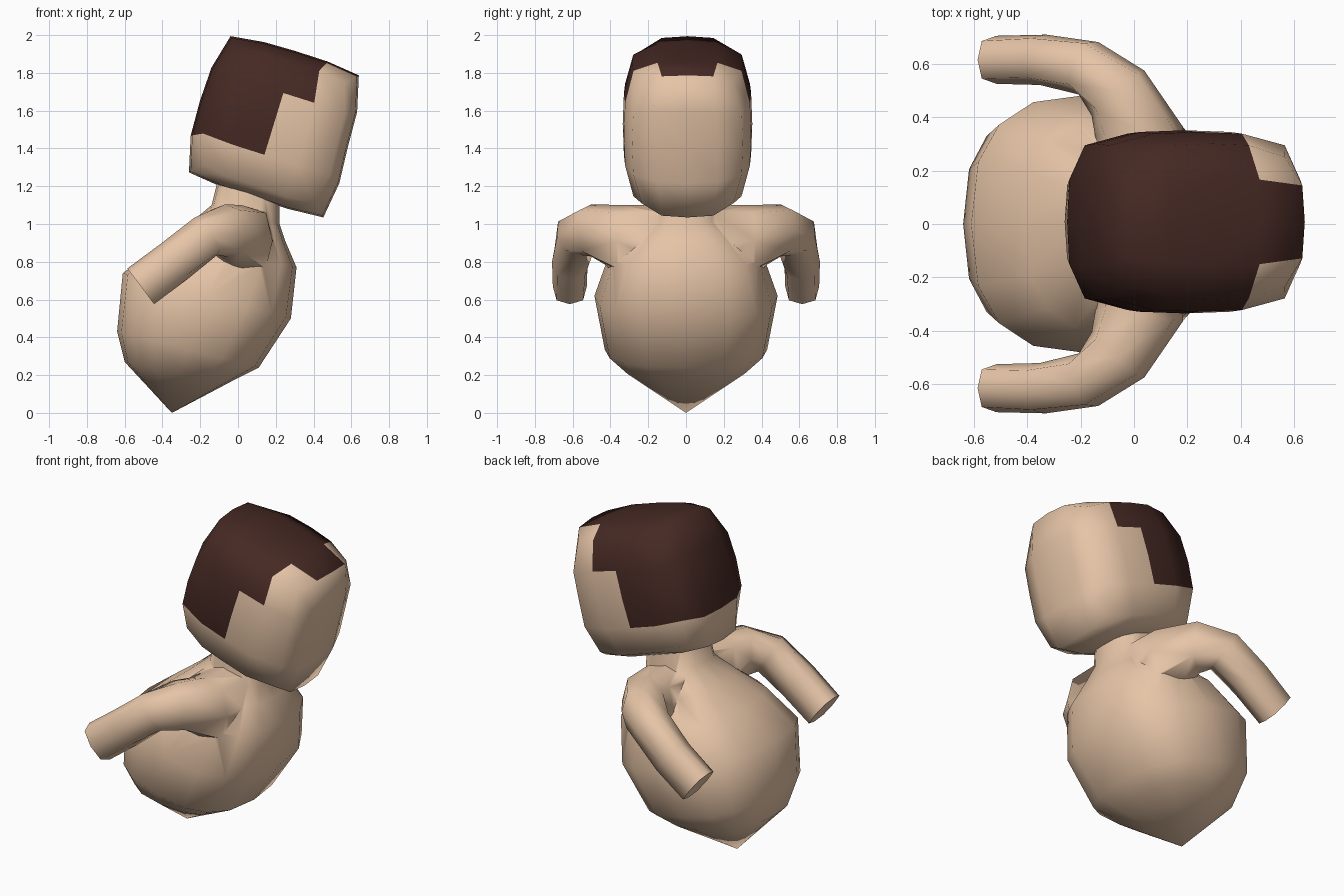
import bpy, bmesh, math
from mathutils import Vector, Matrix

if "Cube" in bpy.data.objects:
    bpy.data.objects.remove(bpy.data.objects["Cube"])


def material(name, color):
    m = bpy.data.materials.new(name)
    m.diffuse_color = (*color, 1)
    m.use_nodes = True
    m.node_tree.nodes["Principled BSDF"].inputs["Base Color"].default_value = m.diffuse_color
    return m


SKIN = material("skin", (0.79, 0.555, 0.385))
HAIR = material("hair", (0.06, 0.022, 0.017))


def activate(ob):
    bpy.ops.object.select_all(action='DESELECT')
    ob.select_set(True)
    bpy.context.view_layer.objects.active = ob


def finish(bm, name, mats):
    bmesh.ops.recalc_face_normals(bm, faces=bm.faces)
    me = bpy.data.meshes.new(name)
    bm.to_mesh(me)
    bm.free()
    ob = bpy.data.objects.new(name, me)
    bpy.context.collection.objects.link(ob)
    for m in mats:
        me.materials.append(m)
    return ob


def smooth(ob, angle):
    activate(ob)
    bpy.ops.object.shade_smooth_by_angle(angle=math.radians(angle))


def ring(center, u, v, sides, power):
    """Superellipse loop around center, spanned by u and v."""
    pts = []
    for i in range(sides):
        t = 2 * math.pi * i / sides
        c, s = math.cos(t), math.sin(t)
        pts.append(center + u * math.copysign(abs(c) ** (2 / power), c)
                   + v * math.copysign(abs(s) ** (2 / power), s))
    return pts


def loft(bm, rings, tip=None):
    loops = [[bm.verts.new(p) for p in r] for r in rings]
    n = len(loops[0])
    for a, b in zip(loops, loops[1:]):
        for i in range(n):
            bm.faces.new((a[i], a[(i + 1) % n], b[(i + 1) % n], b[i]))
    bm.faces.new(loops[0])
    if tip is None:
        bm.faces.new(loops[-1])
    else:
        t = bm.verts.new(tip)
        for i in range(n):
            bm.faces.new((loops[-1][i], loops[-1][(i + 1) % n], t))


# Head: gridded cube, inflated, leaning forward, with blocky hair faces
bm = bmesh.new()
bmesh.ops.create_cube(bm, size=2)
bmesh.ops.subdivide_edges(bm, edges=bm.edges, cuts=3, use_grid_fill=True)
for f in bm.faces:
    a, y, b = f.calc_center_median()
    y = abs(y)
    if b > 0.99:
        hair = not (a > 0.5 and y > 0.5)
    elif a < -0.99:
        hair = b > -0.5
    elif y > 0.99:
        hair = (a < 0 and b > -0.5) or (a < 0.5 and b > 0.5)
    else:
        hair = False
    f.material_index = int(hair)
for v in bm.verts:
    a, y, b = v.co
    a3, y3, b3 = abs(a) ** 3, abs(y) ** 3, abs(b) ** 3
    chin = 0.04 * max(0, -b) * max(0, a)
    v.co = (a * (0.41 - 0.06 * y3 - 0.055 * b3) + chin,
            y * (0.343 - 0.05 * (a3 + b3) + 0.03 * (abs(y) < 0.9)),
            b * (0.402 - 0.025 * a3 - 0.06 * y3) - 0.5 * chin)
lean = Matrix.Translation((0.19, 0.008, 1.53)) @ Matrix.Rotation(math.radians(17), 4, 'Y')
bm.transform(lean)
smooth(finish(bm, "head", [SKIN, HAIR]), 120)

# Torso: pear-shaped loft from neck to pointed base (back x,z, front x,z, half width)
profile = [(-0.10, 1.26, 0.22, 1.17, 0.16),
           (-0.14, 1.10, 0.22, 1.00, 0.18),
           (-0.26, 1.00, 0.25, 0.91, 0.28),
           (-0.41, 0.89, 0.31, 0.77, 0.41),
           (-0.61, 0.74, 0.28, 0.50, 0.485),
           (-0.64, 0.43, 0.11, 0.24, 0.43),
           (-0.60, 0.27, 0.00, 0.185, 0.33)]
rings = []
for bx, bz, fx, fz, hw in profile:
    back, front = Vector((bx, 0, bz)), Vector((fx, 0, fz))
    rings.append(ring((back + front) / 2, (front - back) / 2,
                      Vector((0, hw, 0)), 16, 2.6))
bm = bmesh.new()
loft(bm, rings, Vector((-0.35, 0, 0)))
body = finish(bm, "body_with_arms", [SKIN])

# Arms: wide shoulder root bending back and down (center, direction, radii)
path = [((0.02, 0.10, 0.92), (0, 1, 0), 0.17, 0.18),
        ((0.02, 0.34, 0.91), (-0.15, 1, 0), 0.165, 0.19),
        ((-0.06, 0.49, 0.965), (-0.6, 0.7, -0.08), 0.13, 0.14),
        ((-0.17, 0.583, 0.935), (-0.8, 0.3, -0.55), 0.105, 0.118),
        ((-0.34, 0.615, 0.80), (-0.79, 0.1, -0.6), 0.095, 0.118),
        ((-0.515, 0.615, 0.67), (-0.8, 0, -0.6), 0.09, 0.118)]
for name, side in (("right_arm", -1), ("left_arm", 1)):
    rings = []
    for c, d, ru, rv in path:
        c, d = Vector(c), Vector(d).normalized()
        u = d.cross(Vector((0, 0, 1))).normalized()
        v = u.cross(d)
        rings.append([Vector((p.x, p.y * side, p.z))
                      for p in ring(c, u * ru, v * rv, 8, 2.8)])
    bm = bmesh.new()
    loft(bm, rings)
    arm = finish(bm, name, [SKIN])
    # Weld the arm into the torso as one skin
    mod = body.modifiers.new("weld_arm", 'BOOLEAN')
    mod.operation, mod.solver, mod.object = 'UNION', 'EXACT', arm
    activate(body)
    bpy.ops.object.modifier_apply(modifier=mod.name)
    bpy.data.objects.remove(arm)
smooth(body, 65)
